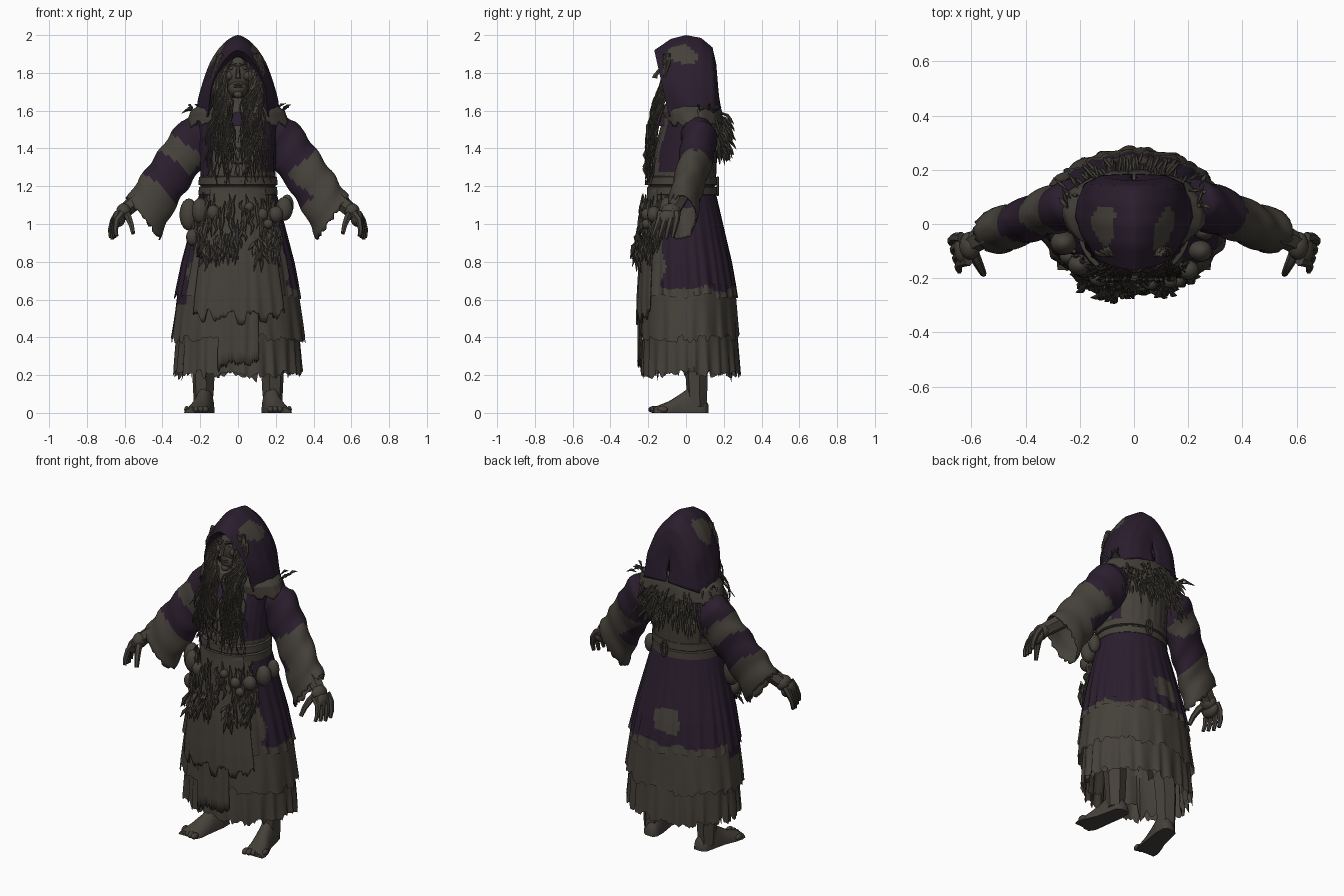
import bpy, bmesh, math, random
from mathutils import Vector, noise

random.seed(4)
R = random.uniform
cube = bpy.data.objects.get("Cube")
if cube:
    bpy.data.objects.remove(cube, do_unlink=True)


def material(name, rgb):
    m = bpy.data.materials.new(name)
    m.use_nodes = True
    m.diffuse_color = (*rgb, 1)
    b = m.node_tree.nodes["Principled BSDF"]
    b.inputs["Base Color"].default_value = (*rgb, 1)
    b.inputs["Roughness"].default_value = 0.9
    return m


TAUPE = material("weathered taupe", (0.060, 0.052, 0.042))
PURPLE = material("dusty purple", (0.023, 0.013, 0.027))


def finish(name, bm, rule=None, thick=0):
    """Turn a bmesh into a smooth object; rule(point) is true on purple faces."""
    bmesh.ops.recalc_face_normals(bm, faces=bm.faces)
    for f in bm.faces:
        c = f.calc_center_median()
        c = c + noise.noise_vector(c * 9) * 0.03
        f.material_index = int(bool(rule and rule(c)))
    me = bpy.data.meshes.new(name)
    bm.to_mesh(me)
    bm.free()
    me.materials.append(TAUPE)
    me.materials.append(PURPLE)
    ob = bpy.data.objects.new(name, me)
    bpy.context.collection.objects.link(ob)
    if thick:
        mod = ob.modifiers.new("thickness", "SOLIDIFY")
        mod.thickness = thick
    shade(ob)


def shade(ob):
    bpy.ops.object.select_all(action="DESELECT")
    ob.select_set(True)
    bpy.context.view_layer.objects.active = ob
    if ob.type == "CURVE":
        bpy.ops.object.convert(target="MESH")
    bpy.ops.object.shade_smooth_by_angle(angle=math.radians(55))


def grid(name, rows, rule=None, closed=False, caps=False, thick=0):
    bm = bmesh.new()
    vs = [[bm.verts.new(p) for p in row] for row in rows]
    n = len(vs[0])
    for a, b in zip(vs, vs[1:]):
        for i in range(n if closed else n - 1):
            j = (i + 1) % n
            bm.faces.new((a[i], a[j], b[j], b[i]))
    if caps:
        bm.faces.new(vs[0])
        bm.faces.new(vs[-1])
    finish(name, bm, rule, thick)


def blend(keys, n):
    """Resample key tuples evenly into n + 1 rows."""
    out = []
    for k in range(n + 1):
        u = k / n * (len(keys) - 1)
        i = min(int(u), len(keys) - 2)
        out.append([a + (b - a) * (u - i) for a, b in zip(keys[i], keys[i + 1])])
    return out


def loft(name, keys, rule=None, arc=None, n=24, segs=96, pleat=0, folds=26, tear=0, thick=0):
    """Keys are (z, centre y, half width, half depth), top to bottom; angle 0 faces front."""
    a0, a1 = arc or (0, 2 * math.pi)
    count = segs if arc is None else segs + 1
    cuts = [R(-1, 0.4) for _ in range(200)]
    rows = []
    for k, (z, cy, rx, ry) in enumerate(blend(keys, n)):
        t = k / n
        row = []
        for i in range(count):
            a = a0 + (a1 - a0) * i / segs
            wob = noise.noise(Vector((math.sin(a) * 4, math.cos(a) * 4, z)))
            s = 1 + pleat * t * (math.sin(a * folds + wob * 3) + wob)
            dz = tear * t ** 8 * (cuts[int(a % 6.283 * 9)] + 0.3 * R(-1, 1))
            row.append((rx * s * math.sin(a), cy - ry * s * math.cos(a), z + dz))
        rows.append(row)
    grid(name, rows, rule, closed=arc is None, thick=thick)


def strands(name, paths, depth, taper=0.15, belly=False):
    """Many tapering tubes in one object."""
    cu = bpy.data.curves.new(name, "CURVE")
    cu.dimensions = "3D"
    cu.bevel_depth, cu.bevel_resolution, cu.use_fill_caps = depth, 1, True
    cu.materials.append(TAUPE)
    for path in paths:
        sp = cu.splines.new("POLY")
        sp.points.add(len(path) - 1)
        for i, (p, q) in enumerate(zip(sp.points, path)):
            t = i / (len(path) - 1)
            p.co = (*q, 1)
            p.radius = max(taper, math.sin(math.pi * t)) if belly else 1 - (1 - taper) * t
    ob = bpy.data.objects.new(name, cu)
    bpy.context.collection.objects.link(ob)
    shade(ob)


def balls(name, items):
    """Items are (centre, radii)."""
    bm = bmesh.new()
    for c, r in items:
        new = bmesh.ops.create_uvsphere(bm, u_segments=16, v_segments=10, radius=1)["verts"]
        bmesh.ops.scale(bm, vec=r, verts=new)
        bmesh.ops.translate(bm, vec=c, verts=new)
    finish(name, bm)


# Robe: torso and tiered skirt
loft("torso", [(1.63, .03, .12, .10), (1.56, .02, .21, .14), (1.4, 0, .2, .165), (1.2, -.02, .195, .175)],
     lambda c: abs(c.x) > .13 and c.y < .09 and c.z > 1.27, pleat=.015)
def skirt_rule(c):
    patch = c.y > 0 and abs(c.x + .02) < .07 and .72 < c.z < .87
    return c.y > -.12 and c.z > (.57 if c.x < -.25 and c.y < .05 else .66) and not patch
skirt = [(1.2, -.02, .195, .17), (1.0, -.01, .245, .205), (.8, 0, .295, .24), (.62, .01, .33, .26)]
loft("skirt_upper", skirt, skirt_rule, pleat=.025, tear=.02, n=40, segs=144)
loft("skirt_middle_tier", [(.68, .01, .315, .25), (.4, .015, .353, .265)], skirt_rule,
     pleat=.018, tear=.03, folds=17, segs=180)
loft("skirt_lower_tier", [(.5, .02, .32, .245), (.215, .025, .335, .258)], pleat=.03, tear=.03, folds=24, segs=200)
loft("skirt_lining", [(.7, .01, .26, .2), (.26, .02, .30, .23)], pleat=.05, tear=.08, folds=19)

# Apron panels over the front of the skirt, with a small purple rag
for name, half, hem, out in (("apron", .75, .52, .012), ("apron_long_strip", .32, .27, .004)):
    panel = [(z, y, rx + out, ry + out) for z, y, rx, ry in skirt] + [(hem, .01, .345 + out, .262 + out)]
    loft(name, panel, arc=(-half, half), pleat=.015, tear=.05, segs=48, thick=.008)
loft("purple_rag", [(.88, 0, .3, .25), (.83, 0, .312, .258)], lambda c: True,
     arc=(-.78, -.5), n=6, segs=12, tear=.02, thick=.008)

# Belt in two wraps with a hanging loop
for name, z in (("belt_upper", 1.228), ("belt_lower", 1.175)):
    loft(name, [(z + .026, -.022, .19, .165), (z + .02, -.022, .207, .183),
                (z - .02, -.022, .209, .185), (z - .026, -.022, .19, .165)], n=9)
strands("belt_loop", [[(.03 + .018 * math.cos(a), .168, 1.2 + .045 * math.sin(a))
                       for a in (k * math.pi / 8 for k in range(17))]], .007, taper=1)

# Shoulder mantle and scarf
loft("mantle", [(1.67, .04, .15, .11), (1.635, .035, .2, .145), (1.595, .035, .25, .155), (1.535, .045, .272, .155)],
     pleat=.012, folds=11, tear=.025, thick=.01)
loft("scarf", [(1.65, -.01, .07, .07), (1.59, -.02, .1, .1), (1.52, -.03, .12, .145)],
     lambda c: c.z < 1.59, pleat=.04, folds=9, n=10, segs=48)

# Hood as a run of pointed arches: top y, top z, bottom y, half width, bottom z
arches = [(-.125, 1.885, -.06, .125, 1.6), (-.168, 1.92, -.09, .16, 1.57), (-.08, 1.98, -.03, .2, 1.555),
          (.0, 2.0, .03, .215, 1.56), (.08, 1.985, .09, .207, 1.57), (.14, 1.935, .15, .18, 1.59),
          (.16, 1.85, .18, .12, 1.61), (.162, 1.74, .185, .01, 1.62)]
hood = []
for yt, zt, yb, w, zb in blend(arches, 28):
    row = []
    for i in range(49):
        a = (i / 24 - 1) * math.pi / 2
        h = math.cos(a)
        fold = .006 * math.sin(9 * h + 20 * yt) * (1 - h)
        x = math.copysign(abs(math.sin(a)) ** 1.25, a)
        row.append(((w + fold) * x, yb + (yt - yb) * h, zb + (zt - zb) * h))
    hood.append(row)
grid("hood", hood, lambda c: abs(c.x) < .04 or ((c.y + .01) / .085) ** 2 + ((c.z - 1.9) / .05) ** 2 > 1, thick=.01)

# Head, brow, nose, cheeks, lips, chin
balls("head", [((0, -.04, 1.8), (.085, .095, .125)), ((0, -.07, 1.72), (.055, .07, .055)),
               ((0, -.12, 1.685), (.025, .025, .02))]
      + [((s * .045, -.106, 1.785), (.026, .024, .025)) for s in (1, -1)]
      + [((s * .034, -.117, 1.825), (.015, .012, .01)) for s in (1, -1)]
      + [((0, -.133, 1.726 + d), (.025, .01, .005)) for d in (0, .012)])
strands("nose", [[(0, -.165, 1.772), (0, -.163, 1.785), (0, -.145, 1.81), (0, -.125, 1.84)]], .017, taper=.4)
strands("brows", [[(s * .012, -.132, 1.842), (s * .035, -.13, 1.85), (s * .065, -.105, 1.84)] for s in (1, -1)], .011)
loft("neck", [(1.75, -.01, .055, .055), (1.58, 0, .06, .06)], n=4, segs=24)

# Long matted hair framing the face and covering the chest
hair = []
for k in range(130):
    s = 1 if k % 2 else -1
    x0, x1, end, ph = R(.03, .1), R(.01, .185), R(1.2, 1.45), R(0, 6)
    path = []
    for i in range(19):
        t = i / 18
        z = 1.9 + (end - 1.9) * t
        m = max(0, t - .3) / .7
        side = x0 + .03 * math.sin(math.pi * min(1, t * 2))
        x = side + (x1 - side) * m ** .8
        if z > 1.68:
            x = max(x, .07 if z < 1.84 else .04)
        y = -.1 - .105 * m - .03 * math.sin(math.pi * t) * (1 - x / .25) + .25 * max(0, x - .1)
        path.append((s * x + .011 * math.sin(ph + 16 * t), y + .012 * math.cos(ph + 15 * t), z))
    hair.append(path)
strands("hair", hair, .009, taper=.25)

# Necklace cords with charms
strands("necklaces", [[(w * math.sin(a), -.205, 1.52 - d * math.cos(a)) for a in
        (k * .2 - 1.6 for k in range(17))] for w, d in ((.08, .12), (.1, .2))], .006, taper=1)
strands("necklace_charms", [[(x, -.21, z), (x, -.22, z - .035), (x, -.21, z - .07)]
        for x, z in ((0, 1.4), (.03, 1.33), (-.04, 1.34), (0, 1.32))], .012, belly=True)

# Feathers on the back and shoulders
plumes = []
for k in range(150):
    a, z = R(-1.05, 1.05), R(1.43, 1.6)
    base = Vector((.21 * math.sin(a), .035 + .145 * math.cos(a), z))
    out = Vector((math.sin(a + R(-.6, .6)), math.cos(a), 0)) * R(.01, .075)
    drop = Vector((0, 0, -R(.05, .13)))
    plumes.append([base, base + out * .7 + drop * .3, base + out + drop * .7, base + out * 1.2 + drop])
for s in (1, -1):
    for k in range(6):
        base = Vector((s * R(.2, .25), R(.05, .14), 1.6))
        tip = base + Vector((s * R(.02, .06), R(-.02, .08), R(-.03, .05)))
        plumes.append([base, base.lerp(tip, .5) + Vector((0, 0, .012)), tip])
strands("feathers", plumes, .008, belly=True)


def sleeve_rule(c):
    """Purple bands and inner side, measured along and across the sleeve."""
    along = abs(c.x) * .62 - (c.z - 1.45) * .78
    inner = abs(c.x) * .62 + c.z * .78 < 1.14
    if c.x > 0:
        return along < .3 or (inner and along < .48)
    return along < .2 or .31 < along < .46 or (inner and along < .46)


for s, side in ((1, "left"), (-1, "right")):
    # Wide sleeves: centre x, y, z, half height, half depth
    keys = [(.17, .06, 1.5, .09, .08), (.225, .07, 1.45, .125, .095), (.3, .055, 1.35, .125, .09),
            (.37, .025, 1.25, .125, .085), (.44, -.005, 1.14, .13, .082), (.5, -.025, 1.035, .14, .085)]
    rows = []
    for k, (x, y, z, h, d) in enumerate(blend(keys, 36)):
        ring = []
        for i in range(48):
            a = i * math.pi / 24
            w = 1 + .04 * math.sin(k * .75 + 2 * math.sin(a)) + .03 * noise.noise(Vector((a, k * .3, s)))
            e = R(-.015, .015) if k == 36 else 0
            u = h * w * math.cos(a)
            ring.append((s * (x + .62 * u + .5 * e), y + d * w * math.sin(a), z + .78 * u - .8 * e))
        rows.append(ring)
    grid(side + "_sleeve", rows, sleeve_rule, closed=True, thick=.008)

    # Forearm, palm, fingers and thumb
    strands(side + "_forearm", [[(s * .38, .02, 1.26), (s * .5, -.025, 1.15), (s * .57, -.055, 1.095),
            (s * .615, -.08, 1.055)]], .048, taper=.8)
    balls(side + "_palm", [((s * .605, -.08, 1.065), (.04, .052, .045)), ((s * .63, -.092, 1.03), (.034, .058, .045))])
    strands(side + "_fingers", [[(s * (.635 - .008 * f), -.05 - .028 * f, 1.06), (s * (.662 - .007 * f), -.05 - .031 * f, 1.02),
            (s * (.676 - .009 * f), -.062 - .033 * f, .97), (s * (.674 - .01 * f), -.072 - .034 * f, .92 + .008 * abs(f - 1))]
            for f in range(4)], .021, taper=.5)
    strands(side + "_thumb", [[(s * .6, -.09, 1.06), (s * .58, -.135, 1.035), (s * .565, -.165, .995), (s * .555, -.185, .95)]],
            .023, taper=.5)

    # Bare leg and foot
    strands(side + "_leg", [[(s * .185, .06, .03), (s * .183, .058, .12), (s * .183, .055, .25), (s * .17, .04, .5)]],
            .05, taper=1.4)
    foot = [(.165, .12, .025, .04), (.17, .1, .045, .08), (.176, .04, .052, .15), (.19, -.03, .055, .1),
            (.207, -.09, .064, .062), (.217, -.14, .068, .042), (.222, -.17, .06, .03)]
    grid(side + "_foot", [[(s * (x + w * math.cos(i * math.pi / 10)), y, h * max(0, math.sin(i * math.pi / 10)))
         for i in range(20)] for x, y, w, h in blend(foot, 18)], closed=True, caps=True)
    balls(side + "_toes", [((s * (.172 + .025 * k), -.172 + .006 * k * k / 2, .018),
                            (.017 - .001 * k, .028, .018)) for k in range(5)])

# Pouches, gourds and knotted bundles hung from the belt
balls("pouches_and_gourds", [((x, y, z), (r, r * .9, r * tall)) for x, y, z, r, tall in (
    (-.26, -.07, 1.05, .05, 1.7), (-.2, -.15, 1.07, .045, 1.5), (-.13, -.2, 1.06, .035, 1.2), (.13, -.21, 1.05, .03, 1.1),
    (.2, -.17, 1.05, .04, 1.1), (.245, -.1, 1.08, .045, 1.4), (.06, -.22, 1.09, .026, 1), (.26, -.03, 1.1, .035, 1.6),
    (-.24, -.12, .93, .035, 1.3), (.16, -.21, 1.0, .026, 1))])
hung = []
for k in range(70):
    a, top = R(-1.2, 1.1), R(1.0, 1.17)
    end = top - R(.08, .25)
    path = []
    for i in range(6):
        z = top + (end - top) * i / 5
        r = .208 + .12 * (1.17 - z)
        path.append(((r + .02) * math.sin(a) + R(-.012, .012), -.015 - r * math.cos(a) + R(-.01, .006), z))
    hung.append(path)
strands("hanging_charms", hung, .011, belly=True)
tufts = []
for cx, cy, top in ((-.11, -.235, .95), (-.17, -.2, .93), (-.05, -.235, .97), (.2, -.18, .95), (.11, -.225, .93)):
    for k in range(20):
        base = Vector((cx + R(-.03, .03), cy + R(-.015, .01), top - R(0, .1)))
        tip = base + Vector((R(-.045, .045), R(-.045, 0), -R(.05, .11)))
        tufts.append([base, base.lerp(tip, .5) + Vector((0, -.012, 0)), tip])
strands("herb_tufts", tufts, .01, belly=True)
